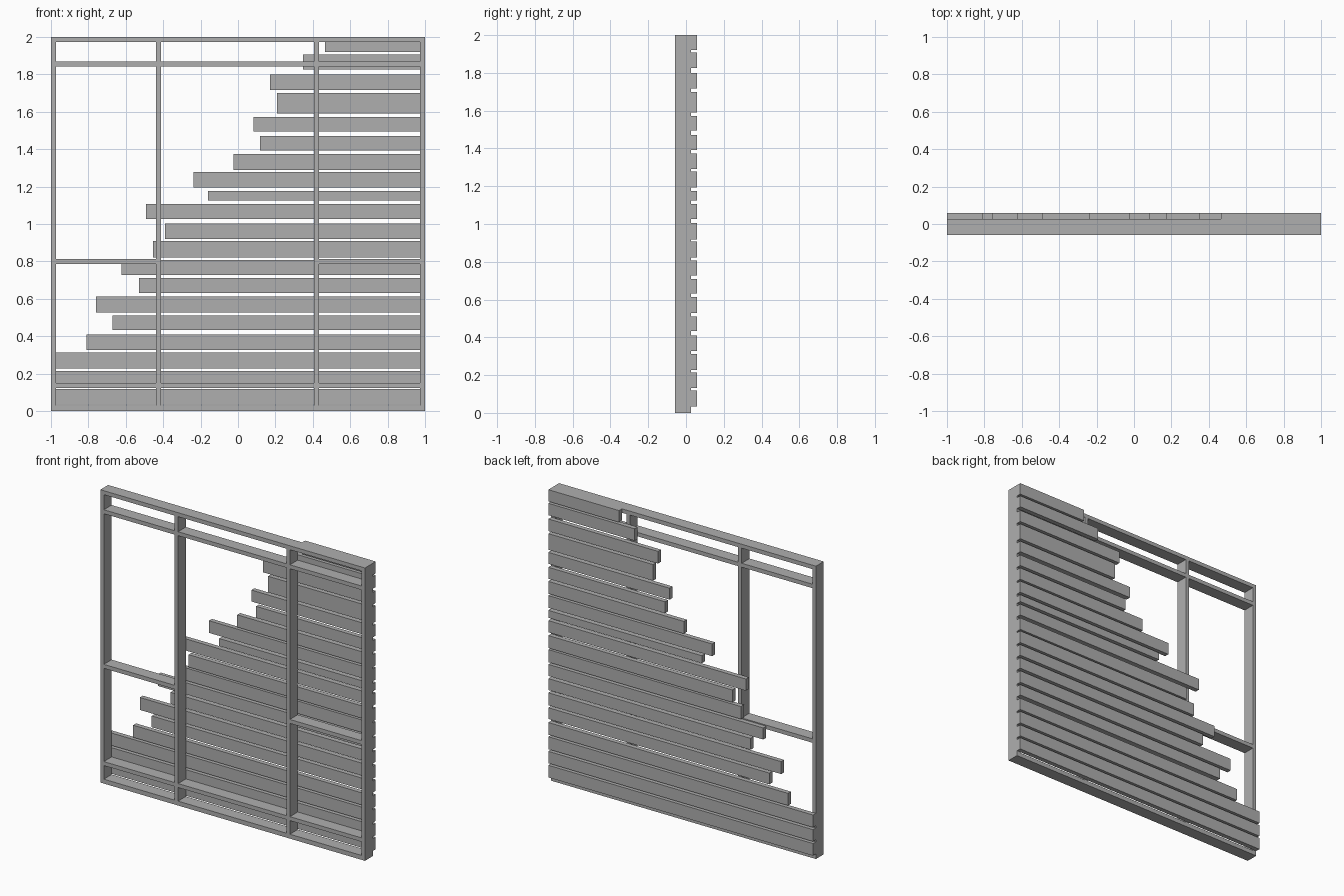
import bpy
import bmesh
from mathutils import Matrix, Vector

cube = bpy.data.objects.get("Cube")
if cube:
    bpy.data.objects.remove(cube, do_unlink=True)

grey = bpy.data.materials.new("plain grey")
grey.use_nodes = True
colour = (0.43, 0.43, 0.43, 1)
grey.diffuse_color = colour
grey.node_tree.nodes["Principled BSDF"].inputs["Base Color"].default_value = colour

FRONT, JOINT, BACK = -0.058, 0.026, 0.058   # frame front, frame/plank joint, plank back
BAR = 0.027                                 # frame member thickness


def box(name, x, y, z):
    """Box spanning the given (low, high) ranges."""
    spans = (x, y, z)
    centre = Vector([sum(s) / 2 for s in spans])
    size = Vector([s[1] - s[0] for s in spans])
    bm = bmesh.new()
    bmesh.ops.create_cube(bm, size=1, matrix=Matrix.LocRotScale(centre, None, size))
    mesh = bpy.data.meshes.new(name)
    bm.to_mesh(mesh)
    bm.free()
    mesh.materials.append(grey)
    obj = bpy.data.objects.new(name, mesh)
    bpy.context.collection.objects.link(obj)
    return obj


depth = (FRONT, JOINT)

# Top and bottom plates
box("bottom_plate", (-1, 1), depth, (0, BAR + 0.003))
box("top_plate", (-1, 1), depth, (2 - BAR, 2))

# Upright studs between the plates
stud_x = {"right_outer": -1, "right_inner": -0.439,
          "left_inner": 0.406, "left_outer": 1 - BAR}
for side, x in stud_x.items():
    box(side + "_stud", (x, x + BAR), depth, (BAR + 0.003, 2 - BAR))

# Cross rails filling each bay; the middle bay has no mid rail
edges = list(stud_x.values())
bays = {"right": (edges[0] + BAR, edges[1]),
        "middle": (edges[1] + BAR, edges[2]),
        "left": (edges[2] + BAR, edges[3])}
rails = {"lower": 0.123, "mid": 0.787, "upper": 1.843}
for bay, span in bays.items():
    for level, z in rails.items():
        if (bay, level) != ("middle", "mid"):
            box(f"{bay}_{level}_rail", span, depth, (z, z + BAR))

# Back planks from the top down: ragged end x, bottom z, top z
planks = [
    (0.466, 1.92, 2), (0.348, 1.826, 1.907), (0.171, 1.717, 1.8),
    (0.209, 1.59, 1.7), (0.083, 1.494, 1.572), (0.118, 1.392, 1.47),
    (-0.024, 1.29, 1.374), (-0.238, 1.194, 1.277), (-0.16, 1.125, 1.176),
    (-0.493, 1.026, 1.106), (-0.391, 0.919, 1.004), (-0.455, 0.822, 0.908),
    (-0.624, 0.728, 0.807), (-0.528, 0.632, 0.71), (-0.76, 0.528, 0.613),
    (-0.67, 0.434, 0.511), (-0.811, 0.327, 0.41), (-1, 0.228, 0.313),
    (-1, 0.132, 0.213), (-1, 0.035, 0.118),
]
for number, (end, low, high) in enumerate(planks, start=1):
    box(f"back_plank_{number}", (end, 1), (JOINT, BACK), (low, high))
